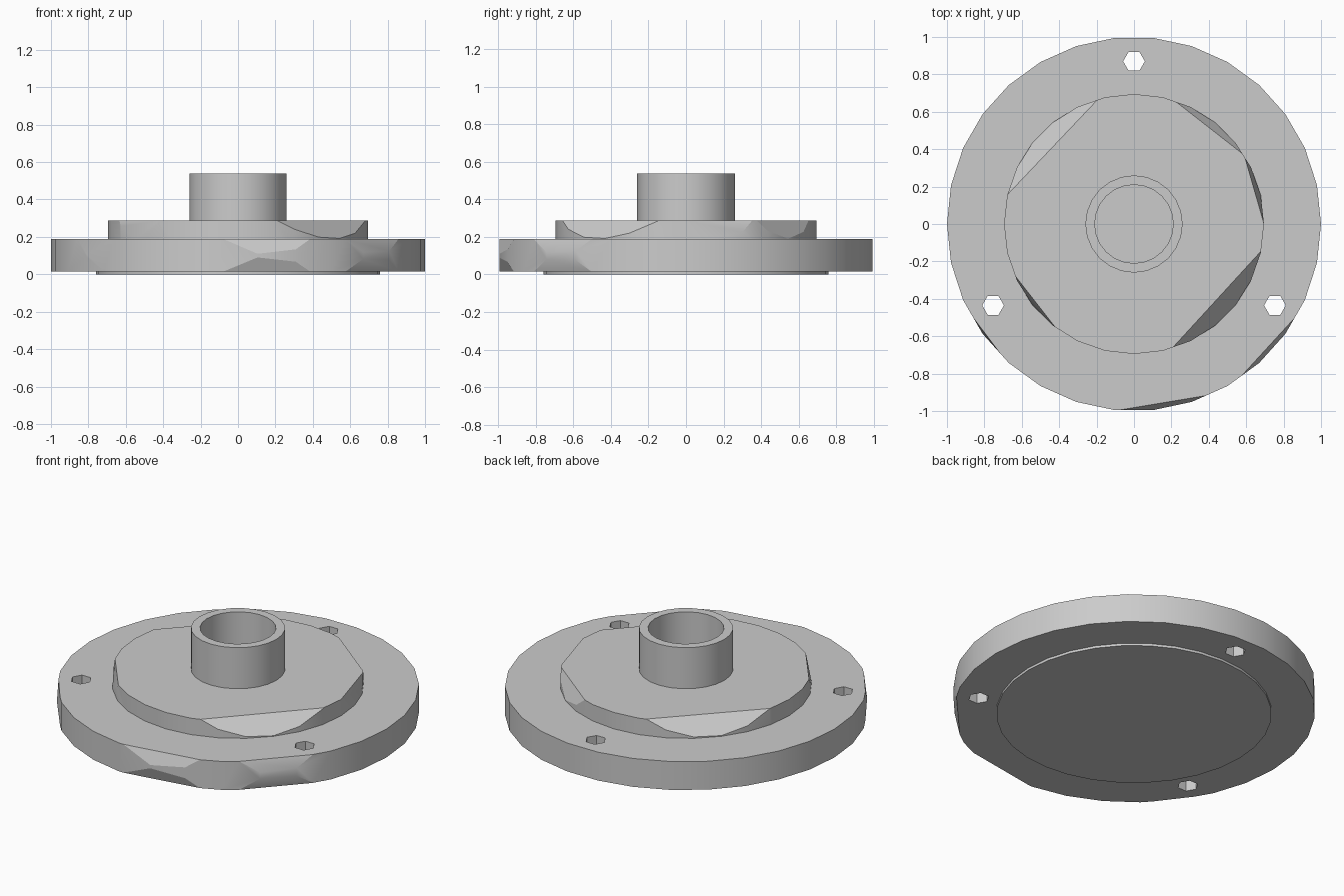
import bpy, bmesh
from math import cos, sin, radians, pi
from mathutils import Vector

if "Cube" in bpy.data.objects:
    bpy.data.objects.remove(bpy.data.objects["Cube"])

# Single grey metal material
metal = bpy.data.materials.new("grey metal")
metal.use_nodes = True
colour = (0.6, 0.6, 0.6, 1)
metal.diffuse_color = colour
metal.node_tree.nodes["Principled BSDF"].inputs["Base Color"].default_value = colour


def polar(radius, angle, z):
    a = radians(angle)
    return Vector((radius * cos(a), radius * sin(a), z))


def disc(bm, radius, z0, z1, sides, centre=(0, 0)):
    """Closed upright prism."""
    rings = []
    for z in (z0, z1):
        rings.append([bm.verts.new(polar(radius, 360 * i / sides, z) + Vector((*centre, 0)))
                      for i in range(sides)])
    bm.faces.new(rings[0][::-1])
    bm.faces.new(rings[1])
    for i in range(sides):
        j = (i + 1) % sides
        bm.faces.new((rings[0][i], rings[0][j], rings[1][j], rings[1][i]))


def slant_cut(bm, radius, a0, a1, z_edge, z_rim):
    """Slice along a chord at z_edge, sloping out to the full rim at z_rim."""
    p, q = polar(radius, a0, z_edge), polar(radius, a1, z_edge)
    r = polar(radius, (a0 + a1) / 2, z_rim)
    normal = (q - p).cross(r - p).normalized()
    if normal.dot(polar(1, (a0 + a1) / 2, 0)) < 0:
        normal.negate()
    cut = bmesh.ops.bisect_plane(bm, geom=bm.verts[:] + bm.edges[:] + bm.faces[:],
                                 plane_co=p, plane_no=normal, clear_outer=True)
    edges = [e for e in cut["geom_cut"] if isinstance(e, bmesh.types.BMEdge)]
    bmesh.ops.holes_fill(bm, edges=[e for e in edges if e.is_boundary])


def finish(name, bm):
    bmesh.ops.recalc_face_normals(bm, faces=bm.faces[:])
    mesh = bpy.data.meshes.new(name)
    bm.to_mesh(mesh)
    bm.free()
    mesh.materials.append(metal)
    ob = bpy.data.objects.new(name, mesh)
    bpy.context.collection.objects.link(ob)
    return ob


def activate(ob):
    bpy.ops.object.select_all(action='DESELECT')
    ob.select_set(True)
    bpy.context.view_layer.objects.active = ob


# Wide flange with faceted rim
bm = bmesh.new()
disc(bm, 1.0, 0.015, 0.188, 30)
for a0, a1 in ((-95, -66), (-56, -29), (208, 226)):
    slant_cut(bm, 1.0, a0, a1, 0.188, 0.105)
    slant_cut(bm, 1.0, a0, a1, 0.015, 0.095)
flange = finish("flange", bm)

# Three bolt holes through the flange
bm = bmesh.new()
for angle in (90, 210, 330):
    disc(bm, 0.058, -0.1, 0.4, 6, polar(0.87, angle, 0).xy)
cutter = finish("bolt_hole_cutter", bm)
cutter.hide_render = True
mod = flange.modifiers.new("bolt holes", 'BOOLEAN')
mod.object = cutter
mod.solver = 'EXACT'
activate(flange)
bpy.ops.object.modifier_apply(modifier=mod.name)
bpy.data.objects.remove(cutter)

# Shallow underside plate
bm = bmesh.new()
disc(bm, 0.76, 0.0, 0.05, 32)
base_plate = finish("base_plate", bm)

# Raised step with slanted cuts
bm = bmesh.new()
disc(bm, 0.695, 0.12, 0.288, 28)
for a0, a1 in ((106, 167), (32, 72), (0, 32), (-73, -12), (203, 233)):
    slant_cut(bm, 0.695, a0, a1, 0.288, 0.19)
step = finish("raised_step", bm)

# Hollow central hub
bm = bmesh.new()
sides = 24
profile = ((0.26, 0.27), (0.26, 0.538), (0.21, 0.538), (0.21, 0.27))
rings = [[bm.verts.new(polar(r, 360 * i / sides, z)) for i in range(sides)]
         for r, z in profile]
for k in range(len(rings)):
    a, b = rings[k], rings[(k + 1) % len(rings)]
    for i in range(sides):
        j = (i + 1) % sides
        bm.faces.new((a[i], a[j], b[j], b[i]))
hub = finish("hub", bm)

for ob in (flange, base_plate, step, hub):
    activate(ob)
    bpy.ops.object.shade_smooth_by_angle(angle=radians(20))
